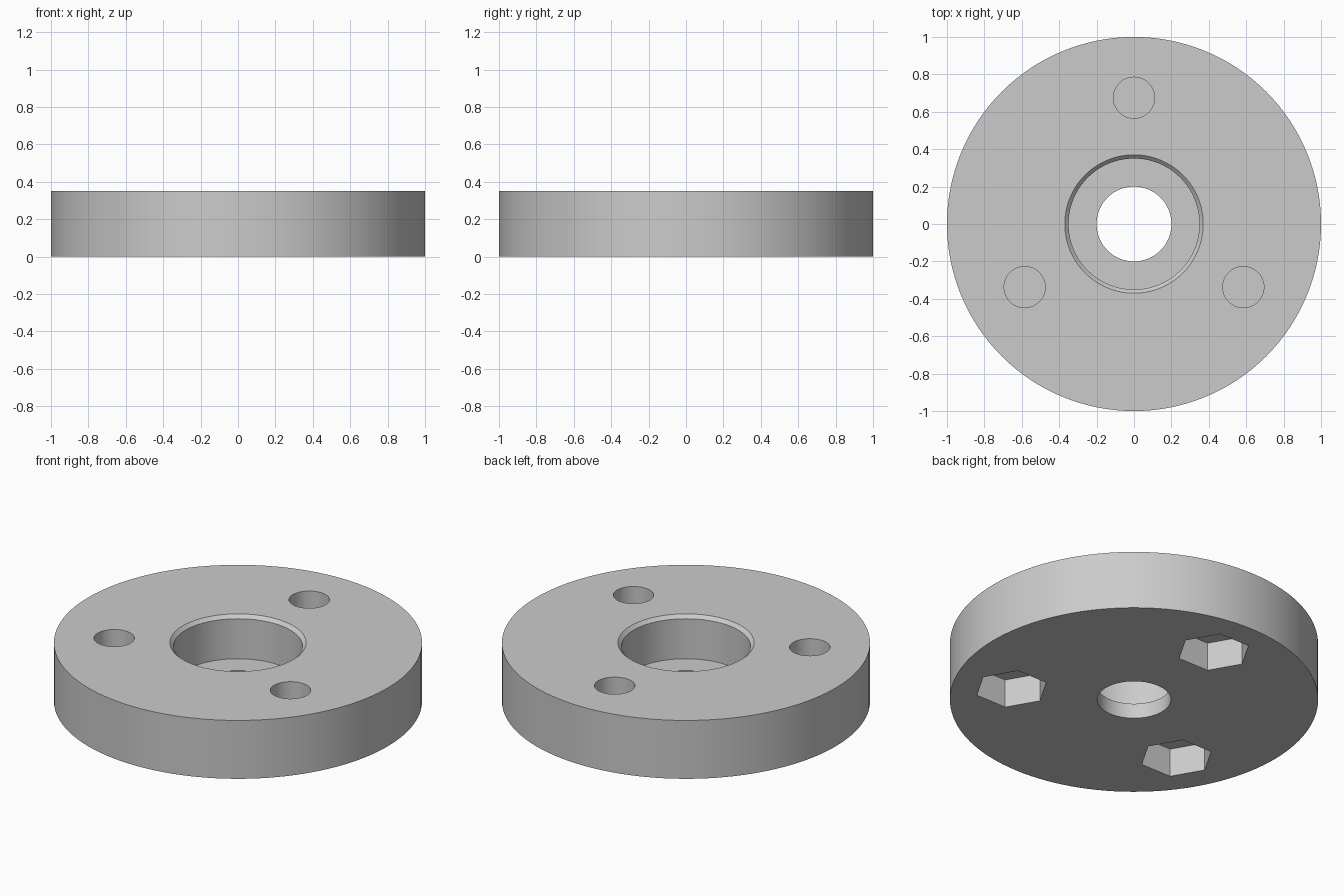
import bpy
import bmesh
from math import radians, cos, sin, tau

if "Cube" in bpy.data.objects:
    bpy.data.objects.remove(bpy.data.objects["Cube"])

HEIGHT = 0.35
SEGMENTS = 128
BOLT_CIRCLE = 0.675

grey = bpy.data.materials.new("light grey")
grey.use_nodes = True
grey.diffuse_color = (0.6, 0.6, 0.6, 1)
grey.node_tree.nodes["Principled BSDF"].inputs["Base Color"].default_value = (0.6, 0.6, 0.6, 1)


def lathe(name, profile, segments):
    """Revolve a closed (radius, height) profile around z."""
    bm = bmesh.new()
    rings = [[bm.verts.new((r * cos(tau * i / segments), r * sin(tau * i / segments), z))
              for i in range(segments)] for r, z in profile]
    for a, b in zip(rings, rings[1:] + rings[:1]):
        for i in range(segments):
            j = (i + 1) % segments
            bm.faces.new((a[i], a[j], b[j], b[i]))
    bmesh.ops.recalc_face_normals(bm, faces=bm.faces)
    mesh = bpy.data.meshes.new(name)
    bm.to_mesh(mesh)
    bm.free()
    mesh.materials.append(grey)
    obj = bpy.data.objects.new(name, mesh)
    bpy.context.collection.objects.link(obj)
    return obj


def cut_prism(target, sides, radius, bottom, top, angle):
    """Cut an upright prism at the given angle on the bolt circle."""
    bpy.ops.mesh.primitive_cylinder_add(
        vertices=sides, radius=radius, depth=top - bottom,
        location=(BOLT_CIRCLE * cos(angle), BOLT_CIRCLE * sin(angle), (bottom + top) / 2))
    cutter = bpy.context.object
    # Put corners of the hexagon on the x axis
    cutter.rotation_euler.z = radians(90)
    cutter.data.materials.append(grey)
    cutter.hide_render = True
    mod = target.modifiers.new("cut", 'BOOLEAN')
    mod.operation = 'DIFFERENCE'
    mod.solver = 'EXACT'
    mod.object = cutter
    bpy.context.view_layer.objects.active = target
    bpy.ops.object.modifier_apply(modifier=mod.name)
    bpy.data.objects.remove(cutter)


# Disc with through bore, stepped recess and chamfered recess rim
disc = lathe("flange_disc", [
    (0.2, 0), (1, 0), (1, HEIGHT), (0.37, HEIGHT),
    (0.35, HEIGHT - 0.02), (0.35, 0.09), (0.2, 0.09)], SEGMENTS)

# Round bolt holes from above, hexagonal nut pockets from below, thin web between
for k in range(3):
    angle = radians(90 + 120 * k)
    cut_prism(disc, 48, 0.11, 0.18, HEIGHT + 0.1, angle)
    cut_prism(disc, 6, 0.2, -0.1, 0.17, angle)

bpy.ops.object.select_all(action='DESELECT')
disc.select_set(True)
bpy.context.view_layer.objects.active = disc
bpy.ops.object.shade_smooth_by_angle(angle=radians(30))
